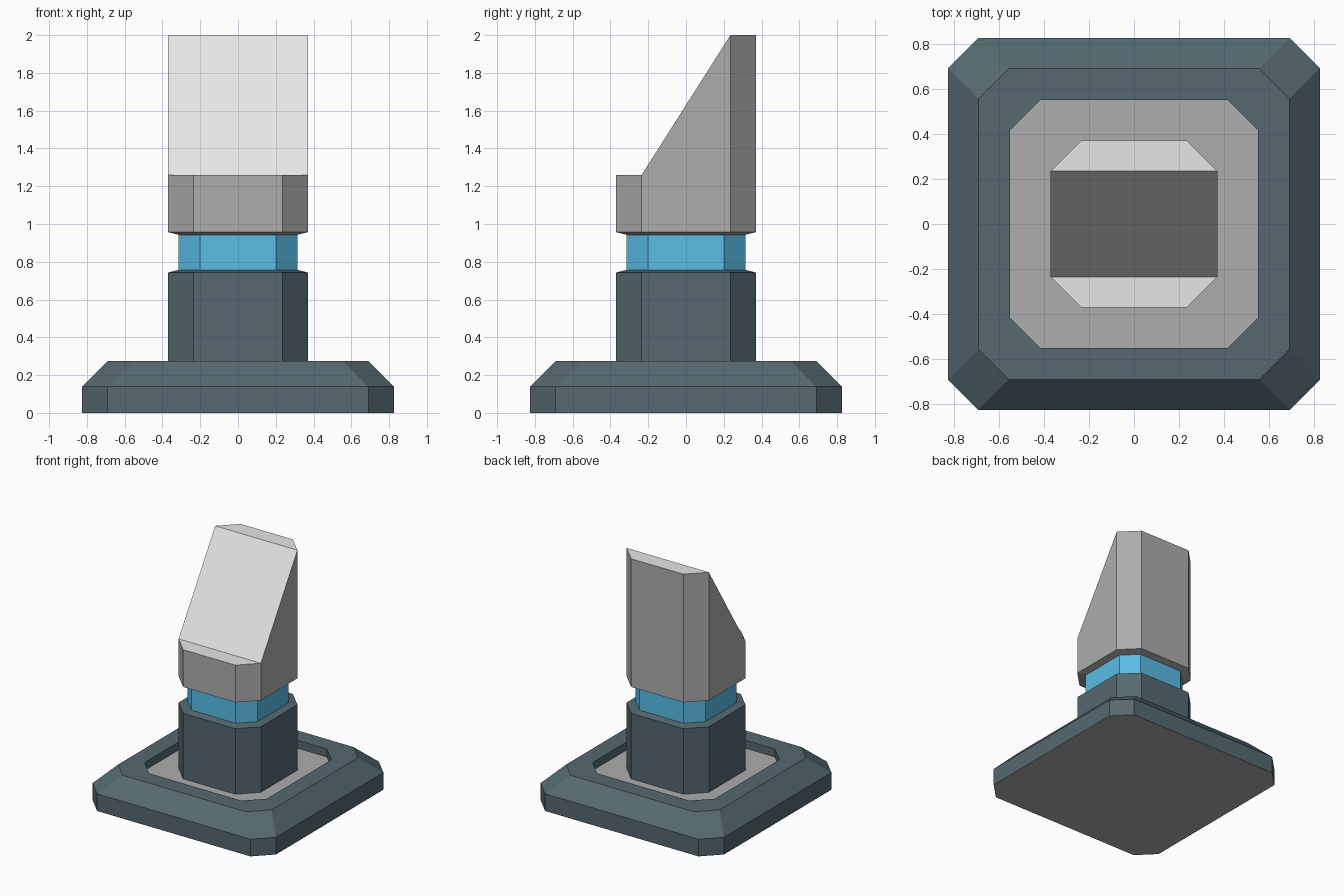
import bpy, bmesh

if "Cube" in bpy.data.objects:
    bpy.data.objects.remove(bpy.data.objects["Cube"])


def material(name, hex_colour):
    def lin(c):
        c /= 255
        return c / 12.92 if c <= 0.04045 else ((c + 0.055) / 1.055) ** 2.4
    m = bpy.data.materials.new(name)
    rgb = [lin(int(hex_colour[i:i + 2], 16)) for i in (0, 2, 4)]
    m.diffuse_color = (*rgb, 1)
    m.use_nodes = True
    m.node_tree.nodes["Principled BSDF"].inputs["Base Color"].default_value = m.diffuse_color
    return m


DARK = material("dark slate", "556870")
GREY = material("mid grey", "ADADAD")
LIGHT = material("light grey", "E6E6E6")
BLUE = material("sky blue", "5BC0EB")


def octagon(bm, half, corner, z):
    """Square ring with clipped corners, counter-clockwise from front left."""
    h, c = half, corner
    pts = [(-c, -h), (c, -h), (h, -c), (h, c), (c, h), (-c, h), (-h, c), (-h, -c)]
    return [bm.verts.new((x, y, z)) for x, y in pts]


def loft(bm, levels):
    """Skin a stack of octagons given as (half, corner, z)."""
    rings = [octagon(bm, *lv) for lv in levels]
    for a, b in zip(rings, rings[1:]):
        for i in range(8):
            j = (i + 1) % 8
            bm.faces.new((a[i], a[j], b[j], b[i]))
    return rings


def finish(bm, name, mats):
    me = bpy.data.meshes.new(name)
    bm.to_mesh(me)
    bm.free()
    for m in mats:
        me.materials.append(m)
    ob = bpy.data.objects.new(name, me)
    bpy.context.collection.objects.link(ob)
    return ob


# Base plate: bevelled rim, recessed grey floor, grey underside
bm = bmesh.new()
rings = loft(bm, [(0.825, 0.69, 0), (0.825, 0.69, 0.14), (0.69, 0.555, 0.275),
                  (0.55, 0.415, 0.275), (0.55, 0.415, 0.21)])
bm.faces.new(rings[0][::-1]).material_index = 1
bm.faces.new(rings[-1]).material_index = 1
finish(bm, "base_plate", [DARK, GREY])

# Column with a shallow shoulder
bm = bmesh.new()
loft(bm, [(0.37, 0.235, 0.21), (0.37, 0.235, 0.743), (0.315, 0.2, 0.757)])
finish(bm, "column", [DARK])

# Blue neck band
bm = bmesh.new()
loft(bm, [(0.315, 0.2, 0.757), (0.315, 0.2, 0.943)])
finish(bm, "neck_band", [BLUE])

# Head block: top ring raised at the back to make the slanted face
bm = bmesh.new()
rings = loft(bm, [(0.315, 0.2, 0.943), (0.37, 0.235, 0.957), (0.37, 0.235, 1.26)])
top = rings[-1]
for v in top:
    if v.co.y > 0:
        v.co.z = 2.0
for ids in ((0, 1, 2, 7), (7, 2, 3, 6), (6, 3, 4, 5)):
    bm.faces.new([top[i] for i in ids]).material_index = 1
finish(bm, "head_block", [GREY, LIGHT])
